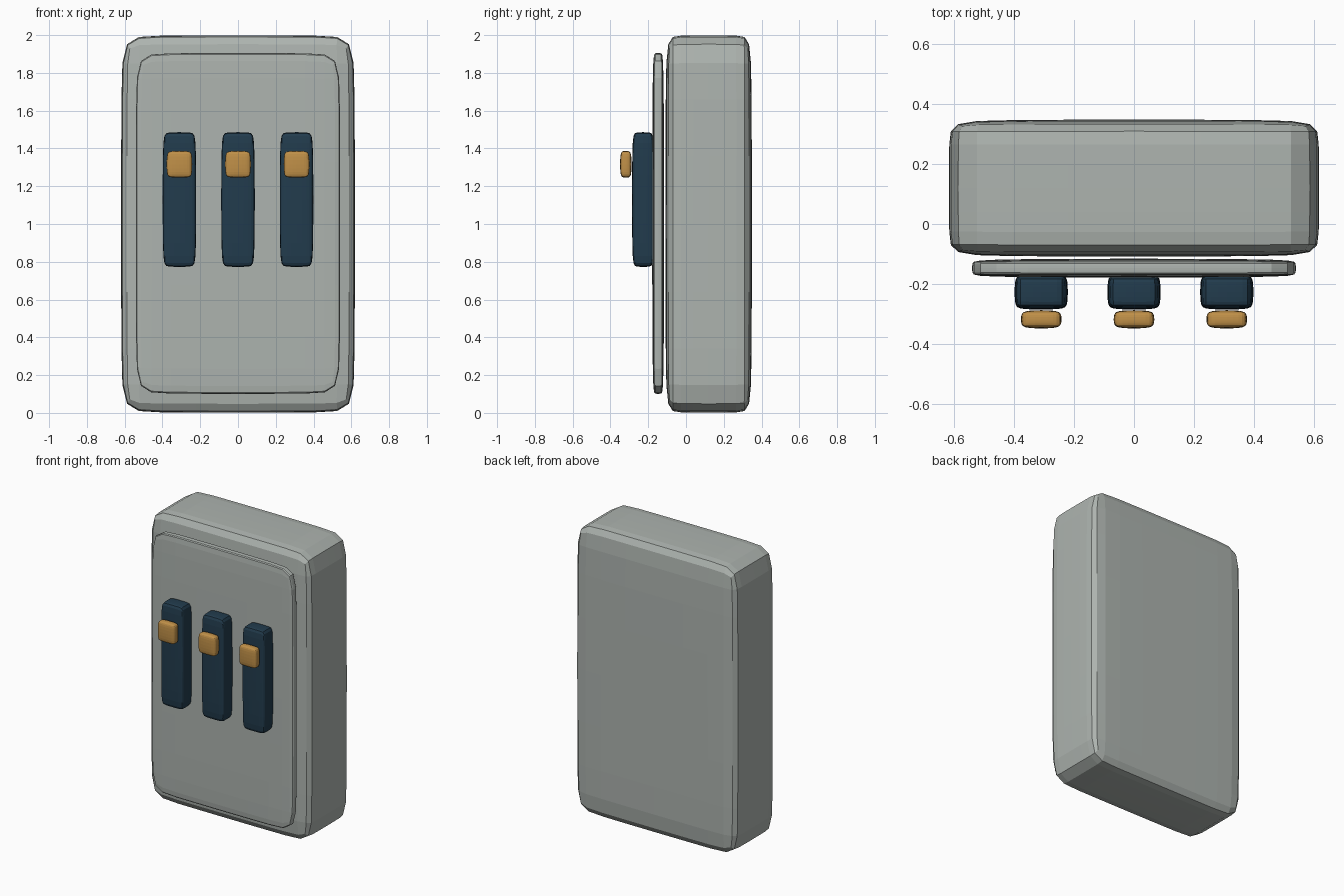
import bpy

if "Cube" in bpy.data.objects:
    bpy.data.objects.remove(bpy.data.objects["Cube"])


def material(name, rgb):
    m = bpy.data.materials.new(name)
    m.diffuse_color = (*rgb, 1)
    m.use_nodes = True
    m.node_tree.nodes["Principled BSDF"].inputs["Base Color"].default_value = m.diffuse_color
    return m


grey = material("pale_grey", (0.42, 0.455, 0.43))
navy = material("dark_navy", (0.016, 0.045, 0.075))
brass = material("brass", (0.53, 0.28, 0.065))


def soft_box(name, lo, hi, mat, bevel):
    """Box with a narrow bevel, subdivided so that its faces bulge gently."""
    size = [b - a for a, b in zip(lo, hi)]
    centre = [(a + b) / 2 for a, b in zip(lo, hi)]
    bpy.ops.mesh.primitive_cube_add(size=1, location=centre)
    ob = bpy.context.object
    ob.name = name
    ob.scale = size
    bpy.ops.object.transform_apply(location=False, rotation=False, scale=True)
    ob.data.materials.append(mat)
    b = ob.modifiers.new("edge_bevel", 'BEVEL')
    b.width = bevel
    b.segments = 1
    s = ob.modifiers.new("soften", 'SUBSURF')
    s.levels = s.render_levels = 2
    return ob


# Cabinet and its front door
soft_box("cabinet_body", (-0.62, -0.11, 0), (0.62, 0.35, 2), grey, 0.014)
soft_box("cabinet_door", (-0.542, -0.18, 0.10), (0.542, -0.115, 1.906), grey, 0.012)

# Three switch housings, each with a knob
for i, x in enumerate((-0.31, 0, 0.31)):
    soft_box(f"switch_housing_{i + 1}", (x - 0.09, -0.287, 0.772),
             (x + 0.09, -0.167, 1.487), navy, 0.014)
    soft_box(f"switch_knob_{i + 1}", (x - 0.069, -0.35, 1.244),
             (x + 0.069, -0.287, 1.388), brass, 0.014)
